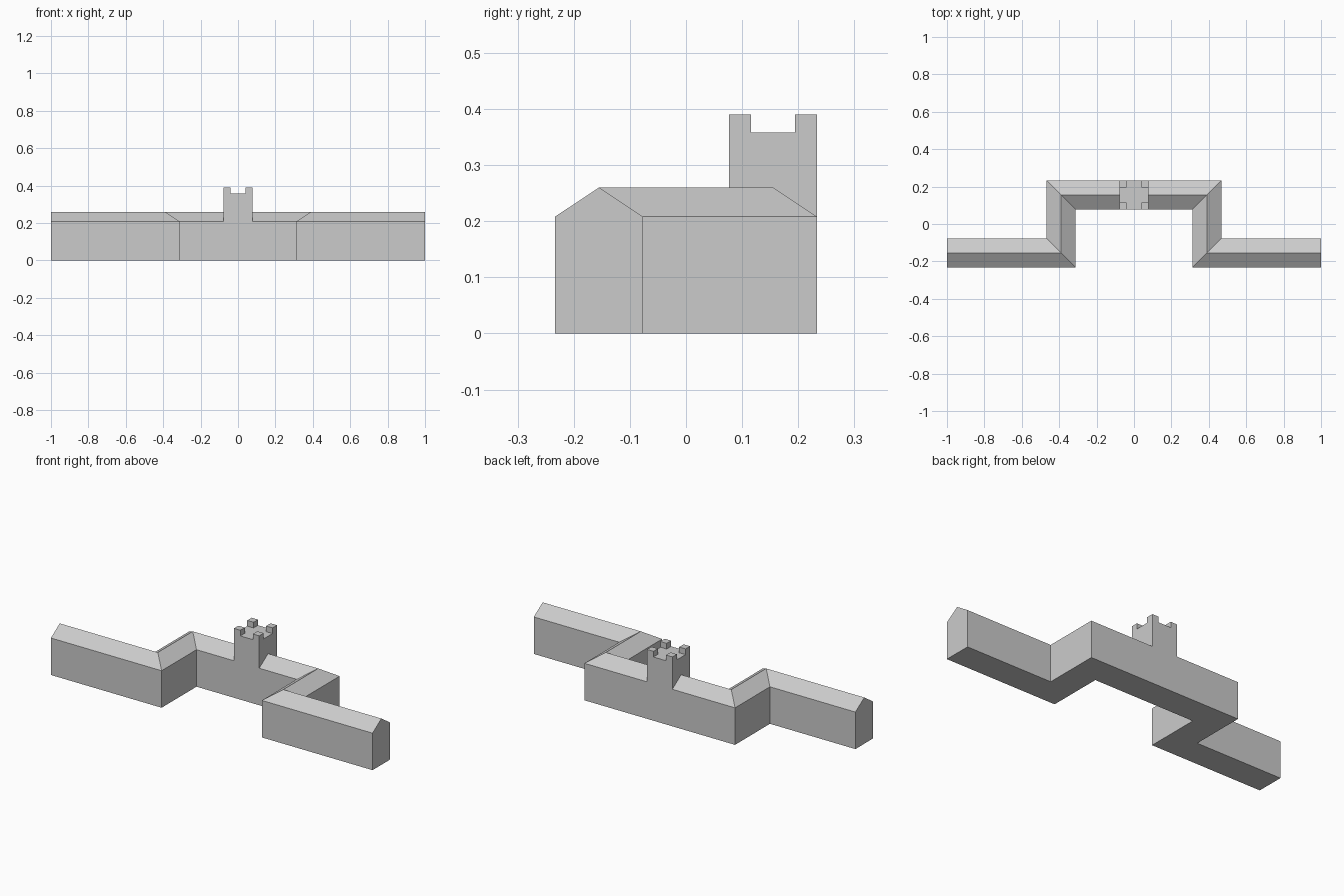
import bpy, bmesh
from mathutils import Vector

if "Cube" in bpy.data.objects:
    bpy.data.objects.remove(bpy.data.objects["Cube"])

HALF = 0.0785          # half thickness of the wall
EAVE, RIDGE = 0.208, 0.26
ROW = 0.155            # y offset of the wall centre lines


def add_object(name, bm):
    bmesh.ops.recalc_face_normals(bm, faces=bm.faces[:])
    mesh = bpy.data.meshes.new(name)
    bm.to_mesh(mesh)
    bm.free()
    ob = bpy.data.objects.new(name, mesh)
    bpy.context.collection.objects.link(ob)
    return ob


# Roofed wall: pentagon section swept with mitred corners, then mirrored
path = [Vector(p) for p in ((HALF, ROW), (0.39, ROW), (0.39, -ROW), (1.0, -ROW))]
section = [(-HALF, 0), (HALF, 0), (HALF, EAVE), (0, RIDGE), (-HALF, EAVE)]
bm = bmesh.new()
rings = []
for i, p in enumerate(path):
    near = [(path[k + 1] - path[k]).normalized() for k in (i - 1, i) if 0 <= k < len(path) - 1]
    normals = [Vector((-d.y, d.x)) for d in near]
    side = normals[0] if len(normals) == 1 else normals[0] + normals[1]
    rings.append([bm.verts.new((*(p + side * s), z)) for s, z in section])
for a, b in zip(rings, rings[1:]):
    for j in range(5):
        k = (j + 1) % 5
        bm.faces.new((a[j], a[k], b[k], b[j]))
bm.faces.new(rings[-1])
bm.faces.new(rings[0])
wall = add_object("roofed_wall", bm)
# drop the cap hidden against the tower after normals are settled
bm = bmesh.new()
bm.from_mesh(wall.data)
hidden = [f for f in bm.faces if all(v.co.x < HALF + 0.001 for v in f.verts)]
bmesh.ops.delete(bm, geom=hidden, context='FACES_ONLY')
bm.to_mesh(wall.data)
bm.free()
wall.modifiers.new("mirror", 'MIRROR').use_mirror_merge = False

# Gate tower: 3x3 plan raised to the deck, corner cells raised as merlons
bm = bmesh.new()
bmesh.ops.create_grid(bm, x_segments=3, y_segments=3, size=HALF)
for v in bm.verts:
    for axis in (0, 1):
        if abs(v.co[axis]) < HALF * 0.9:
            v.co[axis] = 0.039 if v.co[axis] > 0 else -0.039


def raise_faces(faces, height):
    out = bmesh.ops.extrude_face_region(bm, geom=faces)["geom"]
    bmesh.ops.translate(bm, vec=(0, 0, height),
                        verts=[g for g in out if isinstance(g, bmesh.types.BMVert)])
    return [g for g in out if isinstance(g, bmesh.types.BMFace)]


deck = raise_faces(bm.faces[:], 0.358)
corners = []
for f in deck:
    c = f.calc_center_median()
    if abs(c.x) > 0.03 and abs(c.y) > 0.03:
        corners.append(f)
raise_faces(corners, 0.032)
tower = add_object("gate_tower", bm)
tower.location.y = ROW
